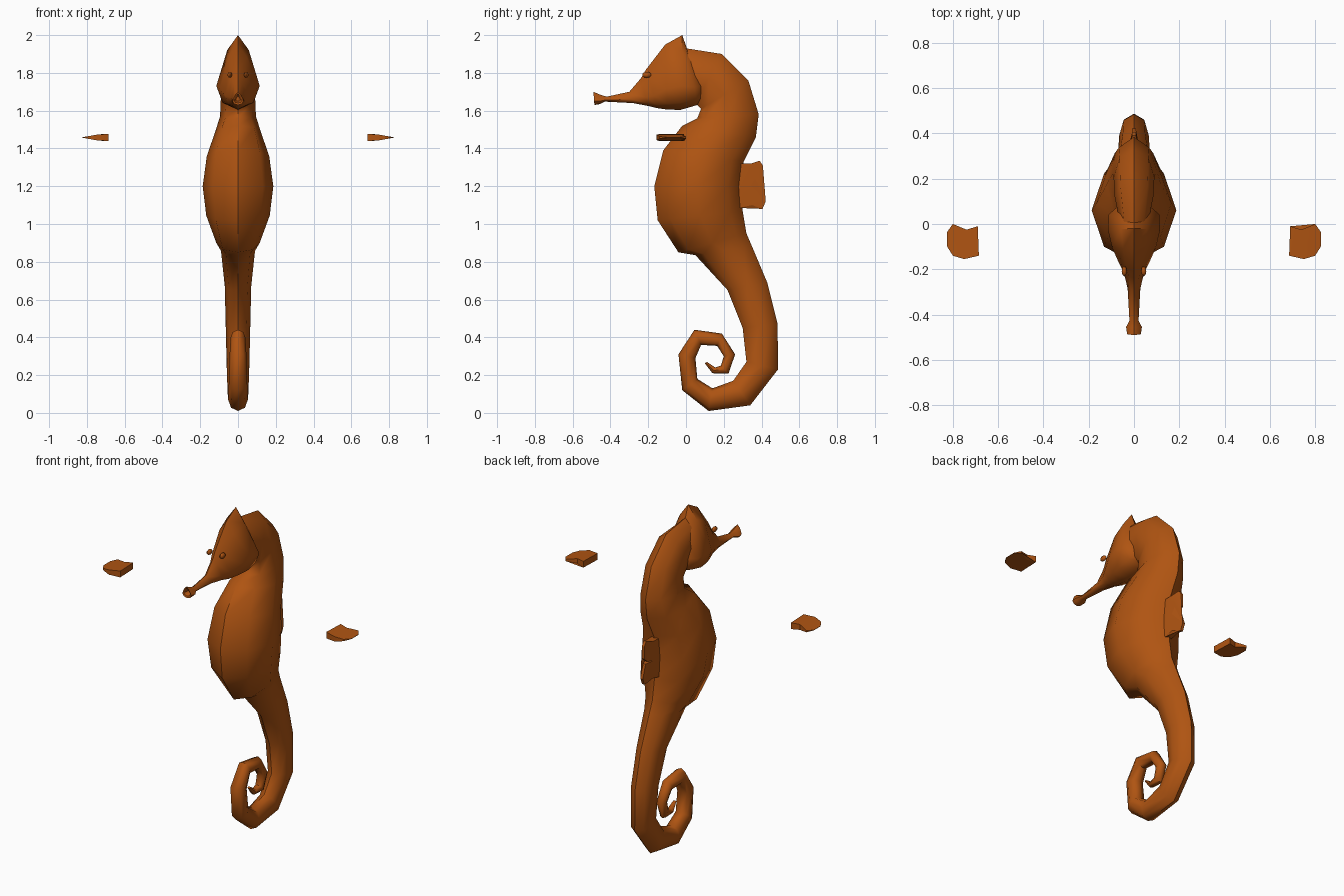
import bpy, bmesh, math
from mathutils import Vector

skin = bpy.data.materials.new("orange_brown_skin")
skin.diffuse_color = (0.43, 0.089, 0.006, 1)


def finish(name, bm, angle=50):
    bmesh.ops.recalc_face_normals(bm, faces=bm.faces)
    me = bpy.data.meshes.new(name)
    bm.to_mesh(me)
    bm.free()
    me.materials.append(skin)
    me.shade_smooth()
    me.set_sharp_from_angle(angle=math.radians(angle))
    ob = bpy.data.objects.new(name, me)
    bpy.context.collection.objects.link(ob)
    return ob


def loft(name, rings, k=0.5, squeeze=1.0, n=8):
    """Rings are (y, z, y, z, half width): two opposite points on the centre plane."""
    bm = bmesh.new()
    loops = []
    for ya, za, yb, zb, w in rings:
        a, b = Vector((0, ya, za)), Vector((0, yb, zb))
        c = a.lerp(b, k)
        loop = []
        for i in range(n):
            t = 2 * math.pi * i / n
            co, si = math.cos(t), math.sin(t)
            p = c + (a - c) * co if co > 0 else c + (b - c) * -co
            x = w * si * (squeeze if co > 0.1 else 1)
            loop.append(bm.verts.new((x, p.y, p.z)))
        loops.append(loop)
    for p, q in zip(loops, loops[1:]):
        for i in range(n):
            j = (i + 1) % n
            bm.faces.new((p[i], p[j], q[j], q[i]))
    bm.faces.new(loops[0])
    bm.faces.new(loops[-1])
    return finish(name, bm)


def plate(name, outline, place, half):
    """Closed plate from a 2D outline; half(u, v) gives the local half thickness."""
    bm = bmesh.new()
    up = [bm.verts.new(place(u, v, half(u, v))) for u, v in outline]
    dn = [bm.verts.new(place(u, v, -half(u, v))) for u, v in outline]
    bm.faces.new(up)
    bm.faces.new(dn[::-1])
    for i in range(len(up)):
        j = (i + 1) % len(up)
        bm.faces.new((up[i], dn[i], dn[j], up[j]))
    bmesh.ops.triangulate(bm, faces=[f for f in bm.faces if len(f.verts) > 4])
    return finish(name, bm, 30)


# neck, arched over and down to the belly
trunk = [
    (0.00, 1.93, -0.02, 1.66, 0.06),
    (0.19, 1.90, 0.05, 1.64, 0.085),
    (0.33, 1.76, 0.08, 1.61, 0.09),
    (0.385, 1.58, 0.06, 1.56, 0.095),
    (0.37, 1.46, -0.02, 1.52, 0.12),
    (0.305, 1.33, -0.12, 1.39, 0.165),
    (0.29, 1.20, -0.168, 1.20, 0.187),
    (0.30, 1.07, -0.15, 1.02, 0.168),
    (0.32, 0.95, -0.04, 0.85, 0.115),
    (0.35, 0.88, 0.05, 0.835, 0.09),
]
# tail, ending in a coil
tail = [
    (0.43, 0.69, 0.22, 0.65, 0.07),
    (0.485, 0.47, 0.30, 0.45, 0.065),
    (0.487, 0.23, 0.32, 0.27, 0.06),
    (0.34, 0.04, 0.25, 0.17, 0.055),
    (0.12, 0.01, 0.14, 0.13, 0.052),
    (-0.02, 0.12, 0.06, 0.18, 0.049),
    (-0.04, 0.31, 0.05, 0.29, 0.045),
    (0.045, 0.44, 0.08, 0.36, 0.039),
    (0.19, 0.42, 0.165, 0.355, 0.034),
    (0.26, 0.31, 0.20, 0.30, 0.029),
    (0.225, 0.208, 0.185, 0.25, 0.025),
    (0.14, 0.21, 0.155, 0.24, 0.02),
    (0.10, 0.262, 0.11, 0.27, 0.01),
]
loft("body_and_tail", trunk + tail)

# head with crest, long snout and hollow mouth
loft("head", [
    (-0.45, 1.675, -0.45, 1.65, 0.012),
    (-0.487, 1.69, -0.482, 1.64, 0.022),
    (-0.49, 1.70, -0.485, 1.63, 0.03),
    (-0.455, 1.685, -0.455, 1.635, 0.035),
    (-0.42, 1.674, -0.43, 1.648, 0.02),
    (-0.30, 1.70, -0.28, 1.64, 0.028),
    (-0.24, 1.77, -0.20, 1.625, 0.045),
    (-0.21, 1.82, -0.15, 1.613, 0.068),
    (-0.11, 1.95, -0.10, 1.606, 0.097),
    (-0.02, 2.00, -0.03, 1.604, 0.115),
    (0.005, 1.93, 0.06, 1.63, 0.112),
    (0.06, 1.88, 0.10, 1.66, 0.06),
], k=0.68, squeeze=0.7)

# eyes
for side, label in ((1, "left"), (-1, "right")):
    bm = bmesh.new()
    bmesh.ops.create_uvsphere(bm, u_segments=8, v_segments=5, radius=1)
    for v in bm.verts:
        v.co = Vector((side * 0.043 + v.co.x * 0.012, -0.208 + v.co.y * 0.024,
                       1.79 + v.co.z * 0.016))
    finish(label + "_eye", bm)

# back fin with two lobes
plate("back_fin", [(0.27, 1.32), (0.345, 1.32), (0.39, 1.335), (0.407, 1.31),
                   (0.407, 1.235), (0.38, 1.21), (0.345, 1.205), (0.395, 1.20),
                   (0.422, 1.12), (0.405, 1.08), (0.35, 1.10), (0.28, 1.085)],
      lambda u, v, h: (h, u, v),
      lambda u, v: 0.022 if u < 0.36 else 0.008)

# detached side fins, thick inside and thin at the tip
for side, label in ((1, "left"), (-1, "right")):
    plate(label + "_side_fin", [(0.69, -0.01), (0.74, -0.025), (0.80, 0.0),
                                (0.825, -0.035), (0.825, -0.10), (0.80, -0.14),
                                (0.75, -0.155), (0.685, -0.14)],
          lambda u, v, h: (side * u, v, 1.458 + h),
          lambda u, v: 0.001 + 0.018 * min(1, (0.825 - u) / 0.1))
